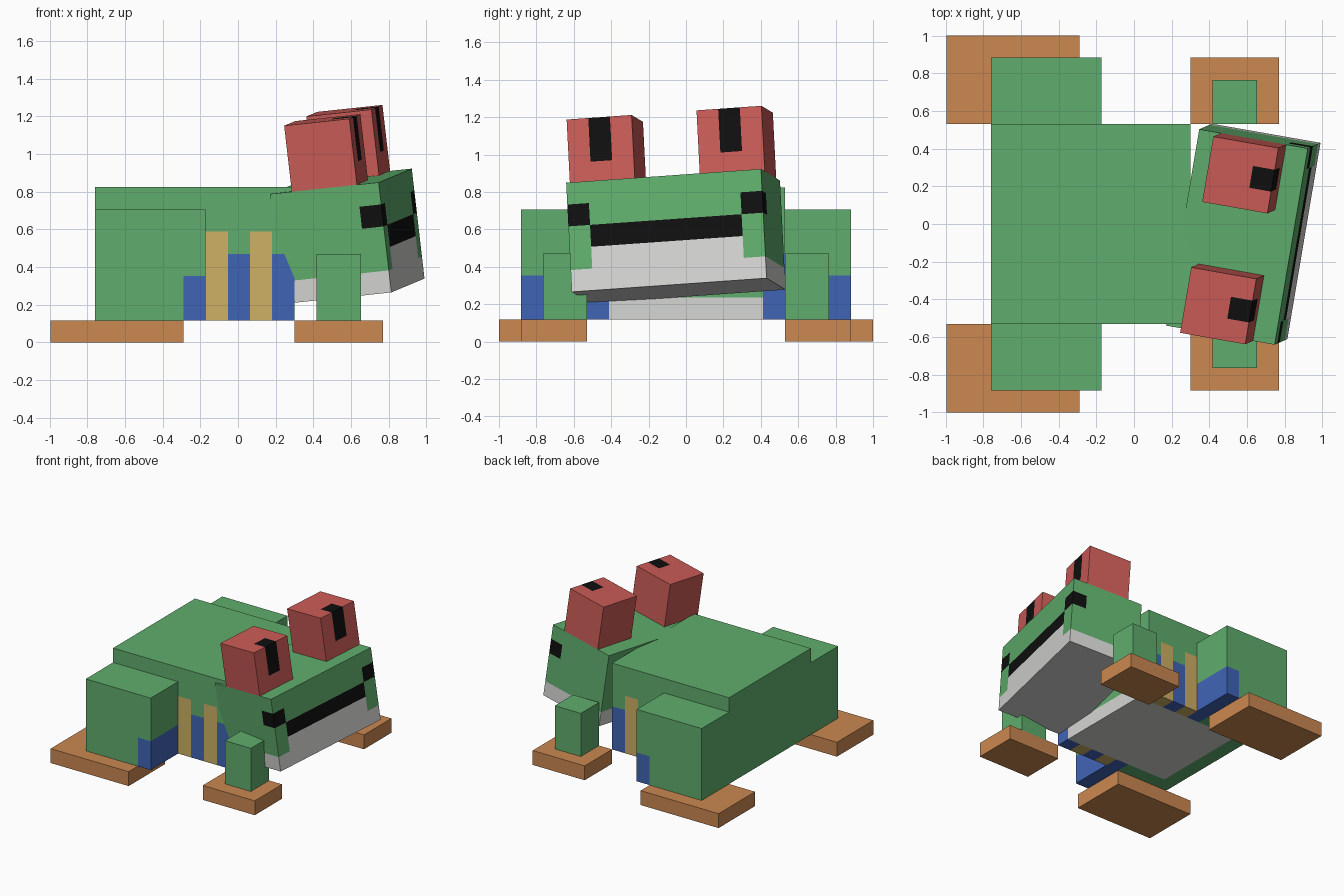
import bpy, bmesh
from math import radians
from mathutils import Vector, Matrix

if "Cube" in bpy.data.objects:
    bpy.data.objects.remove(bpy.data.objects["Cube"], do_unlink=True)

U = 2 / 17          # one block unit
FRONT = 0.299       # x of the body's front face

# Colours, as sRGB hex
PALETTE = {"green": "60AE6D", "white": "D6D6D4", "red": "CB5C57", "black": "0F0F0F",
           "orange": "CB8851", "blue": "4064B6", "yellow": "CDB165"}
NAMES = list(PALETTE)


def linear(hexa):
    vals = [int(hexa[i:i + 2], 16) / 255 for i in (0, 2, 4)]
    return [v / 12.92 if v < 0.04 else ((v + 0.055) / 1.055) ** 2.4 for v in vals] + [1]


MATS = []
for name, code in PALETTE.items():
    m = bpy.data.materials.new(name)
    m.use_nodes = True
    m.diffuse_color = linear(code)
    bsdf = m.node_tree.nodes["Principled BSDF"]
    bsdf.inputs["Base Color"].default_value = linear(code)
    bsdf.inputs["Roughness"].default_value = 0.9
    MATS.append(m)


def block(name, lo, hi, paint, cuts=((), (), ()), place=None):
    """Box from lo to hi in units, sliced at the cuts, each face coloured by paint(centre, normal)."""
    lo, hi = Vector(lo), Vector(hi)
    bm = bmesh.new()
    bmesh.ops.create_cube(bm, size=1, matrix=Matrix.Translation((lo + hi) / 2)
                          @ Matrix.Diagonal((*(hi - lo), 1)))
    for axis, values in enumerate(cuts):
        no = Vector([axis == i for i in range(3)])
        for v in values:
            bmesh.ops.bisect_plane(bm, geom=bm.verts[:] + bm.edges[:] + bm.faces[:],
                                   plane_co=no * v, plane_no=no)
    bm.normal_update()
    used = []
    for f in bm.faces:
        colour = paint(f.calc_center_median(), f.normal) if callable(paint) else paint
        if colour not in used:
            used.append(colour)
        f.material_index = used.index(colour)
    bmesh.ops.scale(bm, vec=(U, U, U), verts=bm.verts)
    me = bpy.data.meshes.new(name)
    bm.to_mesh(me)
    bm.free()
    for colour in used:
        me.materials.append(MATS[NAMES.index(colour)])
    ob = bpy.data.objects.new(name, me)
    ob.matrix_world = place or Matrix.Translation((FRONT, 0, 0))
    bpy.context.collection.objects.link(ob)
    return ob


# Colour rules
def body_paint(c, n):
    inner = abs(c.y) < 3.5
    if n.z < -0.5 and inner:
        return "white" if c.x > -8 else "green"
    if n.x > 0.5 and inner:
        return "white" if c.z < 2 else "green"
    if abs(n.x) < 0.5 and n.z < 0.5 and c.z < 5 and (-4 < c.x < -3 or -2 < c.x < -1):
        return "yellow"
    return "blue" if c.x > -5 and c.z < 4 else "green"


def thigh_paint(c, n):
    return "blue" if c.x > -5 and c.z < 3 else "green"


def head_paint(c, n):
    inner = abs(c.y) < 3.5
    if c.z < -1.5:
        return "white"
    if 0.5 < c.z < 1.5 and not inner and c.x > -1:
        return "black"
    if n.x > 0.5 and inner and c.z < 0.5:
        return "black" if c.z > -0.5 else "white"
    return "green"


def eye_paint(c, n):
    mid = 2.5 < abs(c.y) < 3.5
    pupil = mid and c.x > -2 and c.z > 3.5 and (n.x > 0.5 or n.z > 0.5)
    return "black" if pupil else "red"


# Body
block("body", (-9, -4.5, 1), (0, 4.5, 7), body_paint,
      ((-8, -5, -4, -3, -2, -1), (-3.5, 3.5), (2, 4, 5)))

# Head, tilted and turned about the middle of its face
tilt = Matrix.Translation((0.868, -0.105, 0.594)) @ (
    Matrix.Rotation(radians(-10), 4, "Z") @ Matrix.Rotation(radians(-6), 4, "Y")
    @ Matrix.Rotation(radians(4), 4, "X"))
block("head", (-5, -4.5, -2.5), (0, 4.5, 2.5), head_paint,
      ((-1,), (-3.5, 3.5), (-1.5, -0.5, 0.5, 1.5)), tilt)


def paired(name, lo, hi, paint, cuts=((), (), ()), place=None):
    """Left block plus its mirrored twin on the right."""
    block("left_" + name, lo, hi, paint, cuts, place)
    block("right_" + name, (lo[0], -hi[1], lo[2]), (hi[0], -lo[1], hi[2]), paint,
          (cuts[0], [-v for v in cuts[1]], cuts[2]), place)


# Eyes, legs and feet
paired("eye", (-4, 1.5, 2.5), (-1, 4.5, 5.5), eye_paint, ((-2,), (2.5, 3.5), (3.5,)), tilt)
paired("back_leg", (-9, 4.5, 1), (-4, 7.5, 6), thigh_paint, ((-5,), (), (3,)))
paired("back_foot", (-11, 4.5, 0), (-5, 8.5, 1), "orange")
paired("front_leg", (1, 4.5, 1), (3, 6.5, 4), "green")
paired("front_foot", (0, 4.5, 0), (4, 7.5, 1), "orange")
